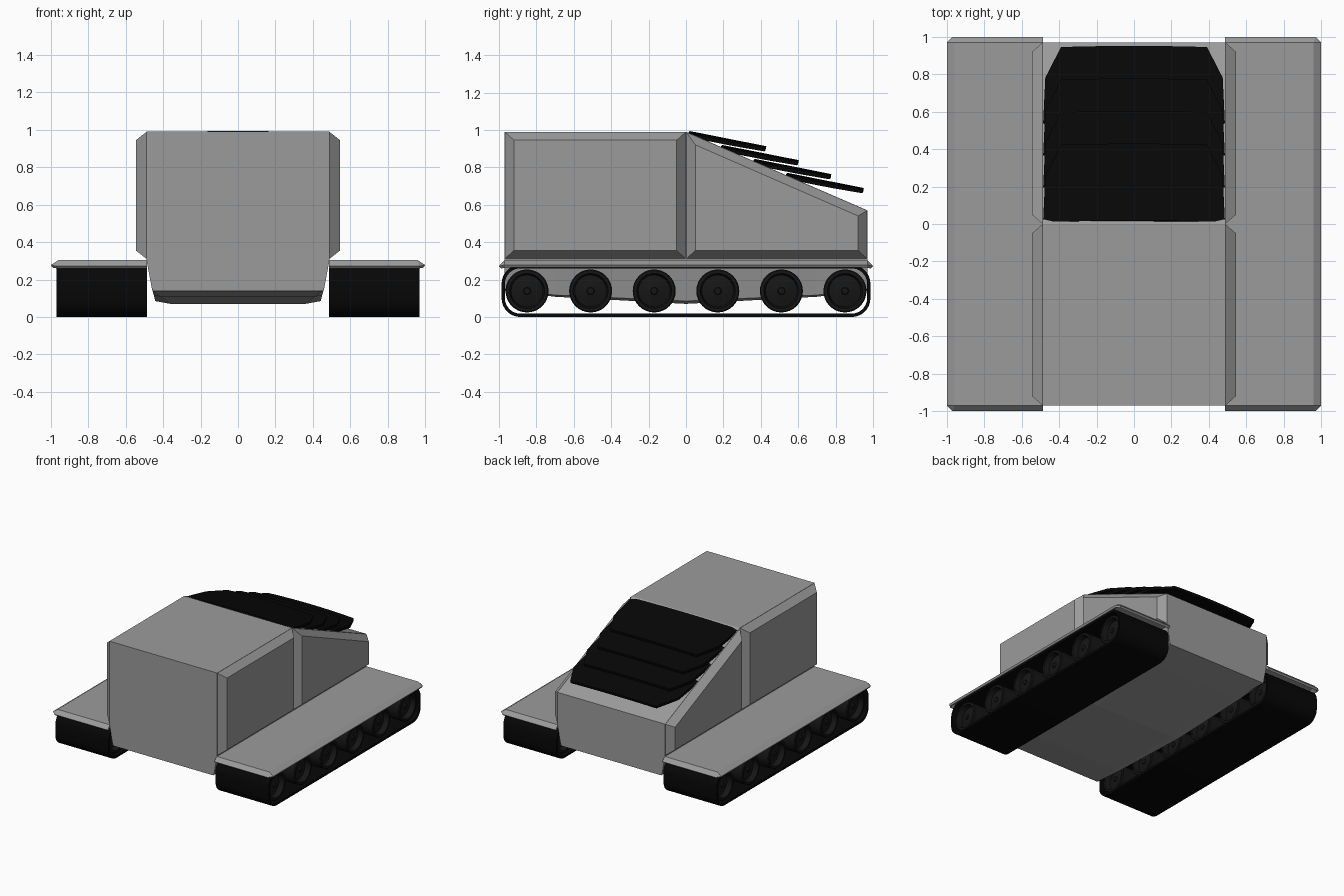
import bpy, bmesh
from math import sin, cos, pi

if "Cube" in bpy.data.objects:
    bpy.data.objects.remove(bpy.data.objects["Cube"])


def material(name, v):
    m = bpy.data.materials.new(name)
    m.diffuse_color = (v, v, v, 1)
    m.use_nodes = True
    m.node_tree.nodes["Principled BSDF"].inputs["Base Color"].default_value = m.diffuse_color
    return m


BLACK = material("black_rubber", 0.002)
DARK = material("dark_wheel", 0.008)
GREY = material("grey_armour", 0.33)


def make(name, verts, faces, mat=GREY, mirror=False):
    bm = bmesh.new()
    vs = [bm.verts.new(v) for v in verts]
    for f in faces:
        bm.faces.new([vs[i] for i in f])
    bmesh.ops.remove_doubles(bm, verts=bm.verts, dist=1e-5)
    bmesh.ops.recalc_face_normals(bm, faces=bm.faces)
    me = bpy.data.meshes.new(name)
    bm.to_mesh(me)
    bm.free()
    ob = bpy.data.objects.new(name, me)
    bpy.context.collection.objects.link(ob)
    me.materials.append(mat)
    if mirror:
        ob.modifiers.new("mirror", 'MIRROR').use_mirror_merge = False
    return ob


def loft(name, rings, mat=GREY, mirror=False, caps=True, closed=False):
    n, k = len(rings[0]), len(rings)
    verts = [v for r in rings for v in r]
    faces = []
    for a in range(k if closed else k - 1):
        b = (a + 1) % k
        faces += [(a*n + i, a*n + (i+1) % n, b*n + (i+1) % n, b*n + i) for i in range(n)]
    if caps and not closed:
        faces += [tuple(range(n)), tuple((k-1)*n + i for i in range(n))]
    return make(name, verts, faces, mat, mirror)


def smooth(ob):
    bpy.ops.object.select_all(action='DESELECT')
    bpy.context.view_layer.objects.active = ob
    ob.select_set(True)
    bpy.ops.object.shade_smooth_by_angle(angle=0.6)


# Hull: cross-sections with a sloped deck at the back and a shallow keel
def section(y, top, half):
    r = [(0.49, top), (0.49, 0.31)] + half
    return [(x, y, z) for x, z in r] + [(-x, y, z) for x, z in reversed(r)]


end = [(0.46, 0.15), (0.455, 0.14)]
mid = [(0.45, 0.117), (0.41, 0.108)]
loft("hull", [section(-0.97, 0.99, end), section(-0.7, 0.99, mid),
              section(0, 0.99, [(0.442, 0.085), (0.36, 0.07)]),
              section(0.7, 0.99 - 0.42*0.7/0.97, mid), section(0.97, 0.57, end)])

# Raised side panels with chamfered borders
for name, outer, inner in (
    ("front_side_panel", [(-0.97, 0.31), (0, 0.31), (0, 0.99), (-0.97, 0.99)],
     [(-0.92, 0.355), (-0.05, 0.355), (-0.05, 0.945), (-0.92, 0.945)]),
    ("rear_side_panel", [(0, 0.31), (0.97, 0.31), (0.97, 0.57), (0, 0.99)],
     [(0.05, 0.355), (0.92, 0.355), (0.92, 0.54), (0.05, 0.92)])):
    loft(name, [[(0.488, y, z) for y, z in outer],
                [(0.545, y, z) for y, z in inner]], mirror=True)

# Fenders: thin sheet with turned-down lips at the ends and outside
top = [(0.485, -0.97, 0.304), (0.96, -0.97, 0.304), (0.96, 0.97, 0.304), (0.485, 0.97, 0.304)]
lip = [(0.485, -1, 0.272), (0.97, -1, 0.272), (1, -0.97, 0.278),
       (1, 0.97, 0.278), (0.97, 1, 0.272), (0.485, 1, 0.272)]
fender = make("fender", top + lip, [(0, 1, 2, 3), (0, 4, 5, 1), (1, 5, 6),
                                    (1, 6, 7, 2), (2, 7, 8), (2, 8, 9, 3)], mirror=True)
s = fender.modifiers.new("thickness", 'SOLIDIFY')
s.thickness = 0.018
s.offset = -1


# Track belts: rounded rectangle band
def rounded(hy, hz, r, x):
    pts = []
    for q, (sy, sz) in enumerate(((1, 1), (-1, 1), (-1, -1), (1, -1))):
        for i in range(9):
            a = (q + i / 8) * pi / 2
            pts.append((x, sy*(hy - r) + r*cos(a), 0.139 + sz*(hz - r) + r*sin(a)))
    return pts


A, B = (0.986, 0.139, 0.1), (0.968, 0.121, 0.082)
belt = loft("track_belt", [rounded(*A, 0.486), rounded(*A, 0.97),
                           rounded(*B, 0.97), rounded(*B, 0.486)],
            BLACK, True, closed=True)
smooth(belt)

# Road wheels: lathed, dished on both sides
half = [(0.016, 0.205), (0.02, 0.195), (0.085, 0.18),
        (0.094, 0.222), (0.109, 0.222), (0.115, 0.216)]
profile = half + [(r, -x) for r, x in reversed(half)]
N = 32
for i in range(6):
    y = -0.85 + 0.34 * i
    rings = [[(0.728 + x, y + r*cos(2*pi*k/N), 0.139 + r*sin(2*pi*k/N))
              for k in range(N)] for r, x in profile]
    smooth(loft(f"road_wheel_{i + 1}", rings, DARK, True))

# Louvre slats: slightly arched plates stepping down the rear slope
M = 12
for i in range(4):
    y0, z0 = 0.01 + 0.174*i, 0.986 - 0.0745*i
    rings = []
    for t, w in ((0, 0.486), (0.25, 0.474), (0.41, 0.39)):
        row = []
        for k in range(M + 1):
            u = 2*k/M - 1
            arch = 0.012 * (1 - (u * w / 0.486)**2)
            row.append((u*w, y0 + t + 0.8*arch, z0 - 0.198*t + arch - 0.004))
        low = [(x, y - 0.004, z - 0.02) for x, y, z in reversed(row)]
        rings.append(row + low)
    smooth(loft(f"louvre_slat_{i + 1}", rings, BLACK))
